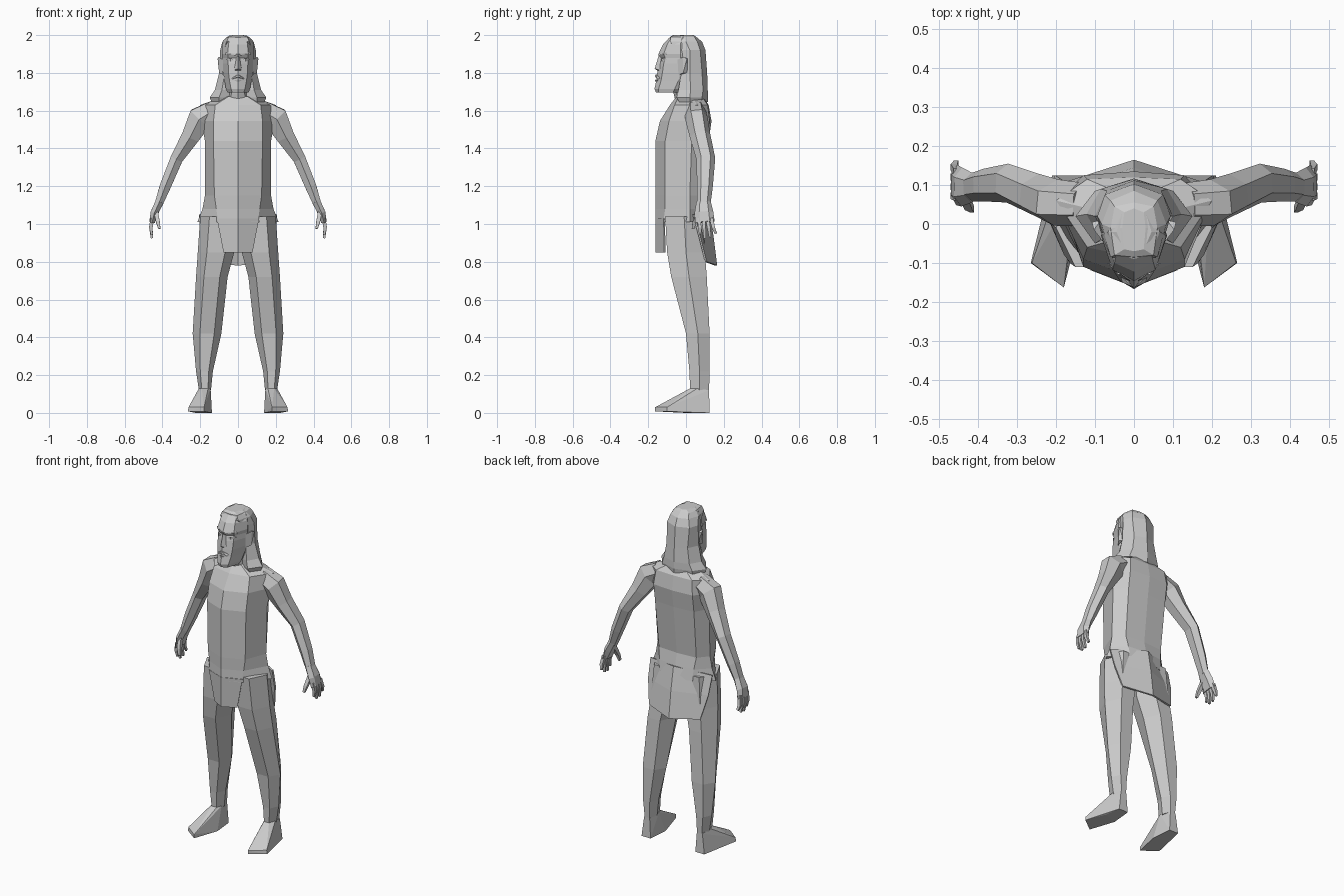
import bpy, bmesh
from math import cos, sin, pi
from mathutils import Vector


def finish(name, bm, mirror=False, thick=0):
    bmesh.ops.recalc_face_normals(bm, faces=bm.faces)
    me = bpy.data.meshes.new(name)
    bm.to_mesh(me)
    bm.free()
    ob = bpy.data.objects.new(name, me)
    bpy.context.collection.objects.link(ob)
    if thick:
        m = ob.modifiers.new("thickness", 'SOLIDIFY')
        m.thickness, m.offset = thick, 0
    if mirror:
        ob.modifiers.new("mirror", 'MIRROR').use_mirror_merge = False
    return ob


def skin(bm, rings):
    """Bridge equal-length rings of points and cap both ends."""
    rows = [[bm.verts.new(p) for p in r] for r in rings]
    n = len(rows[0])
    for a, b in zip(rows, rows[1:]):
        for i in range(n):
            j = (i + 1) % n
            bm.faces.new((a[i], a[j], b[j], b[i]))
    bm.faces.new(rows[0])
    bm.faces.new(rows[-1][::-1])


def body_loft(name, rows):
    """Rows: z, front y, mid x, mid front y, side x, side y, mid back y, back y."""
    bm = bmesh.new()
    rings = []
    for z, yf, xm, ymf, xs, ys, ymb, yb in rows:
        half = [(xm, ymf), (xs, ys), (xm, ymb)]
        ring = [(0, yf)] + half + [(0, yb)] + [(-x, y) for x, y in half[::-1]]
        rings.append([(x, y, z) for x, y in ring])
    skin(bm, rings)
    return finish(name, bm)


def tube(bm, pts, n=6):
    """Points: x, y, z, half width across, half width front to back."""
    ps = [Vector(p[:3]) for p in pts]
    rings = []
    for k, p in enumerate(ps):
        t = (ps[min(k + 1, len(ps) - 1)] - ps[max(k - 1, 0)]).normalized()
        u = t.cross(Vector((0, 1, 0))).normalized()
        v = u.cross(t)
        rings.append([p + u * pts[k][3] * cos(2 * pi * (i + .5) / n)
                      + v * pts[k][4] * sin(2 * pi * (i + .5) / n) for i in range(n)])
    skin(bm, rings)


def hull(name, pts, mirror=True):
    bm = bmesh.new()
    for p in pts:
        bm.verts.new(p)
    r = bmesh.ops.convex_hull(bm, input=bm.verts[:])
    bmesh.ops.delete(bm, geom=list({v for v in r["geom_interior"] if isinstance(v, bmesh.types.BMVert)}), context='VERTS')
    bmesh.ops.dissolve_limit(bm, angle_limit=0.03, verts=bm.verts[:], edges=bm.edges[:])
    return finish(name, bm, mirror)


# Torso with tunic hem
body_loft("torso", [
    (1.01, -.16, .105, -.12, .215, .02, .095, .125),
    (1.08, -.162, .115, -.11, .188, .02, .09, .105),
    (1.15, -.162, .125, -.11, .175, .02, .08, .088),
    (1.44, -.162, .13, -.11, .175, .03, .11, .12),
    (1.545, -.138, .13, -.09, .195, .05, .125, .135),
    (1.63, -.085, .12, -.06, .2, .06, .115, .12),
    (1.675, -.05, .05, -.04, .075, .03, .085, .09)])


# Front and back tunic flaps
def flap(name, rows, thick):
    bm = bmesh.new()
    g = [[bm.verts.new(p) for p in ((-x, ys, zs), (0, yc, zc), (x, ys, zs))]
         for x, ys, zs, yc, zc in rows]
    for a, b in zip(g, g[1:]):
        for i in (0, 1):
            bm.faces.new((a[i], a[i + 1], b[i + 1], b[i]))
    finish(name, bm, thick=thick)


flap("front_flap", [(.11, -.115, 1.03, -.158, 1.03), (.075, -.112, .85, -.157, .85)], .008)
flap("back_flap", [(.205, .04, 1.05, .115, 1.08), (.2, .07, .94, .14, .94),
                   (.17, .105, .80, .16, .78)], .01)

# Legs
bm = bmesh.new()
rings = []
for z, x0, x1, y0, y1 in [(.12, .143, .207, .022, .122), (.22, .133, .222, .018, .125),
                          (.42, .088, .24, 0, .125), (.72, .055, .222, -.078, .11),
                          (.85, .02, .213, -.1, .1), (1.04, .003, .2, -.11, .09)]:
    rings.append([((x0 + x1) / 2 + (x1 - x0) / 2 * cos(i * pi / 3),
                   (y0 + y1) / 2 + (y1 - y0) / 2 * sin(i * pi / 3) / .866, z) for i in range(6)])
skin(bm, rings)
finish("legs", bm, True)

# Feet
hull("feet", [(.15, .125, 0), (.21, .125, 0), (.138, .0, .0), (.225, .03, 0),
              (.18, -.163, .008), (.265, -.1, .008), (.18, -.163, .03), (.262, -.1, .03),
              (.158, .122, .12), (.195, .122, .12), (.145, .05, .13), (.158, .022, .13),
              (.192, .022, .13), (.207, .06, .13)])

# Arms
bm = bmesh.new()
tube(bm, [(.13, .05, 1.6, .06, .055), (.2, .055, 1.56, .075, .06), (.25, .075, 1.465, .055, .055),
          (.325, .105, 1.345, .038, .05), (.385, .1, 1.2, .034, .042), (.422, .093, 1.1, .024, .036)])
finish("arms", bm, True)

# Hands: palm, four fingers and thumb
bm = bmesh.new()
tube(bm, [(.415, .093, 1.12, .024, .038), (.442, .095, 1.06, .024, .05), (.455, .1, 1.01, .017, .052)])
for y, ty, tz in [(.07, .075, .945), (.092, .1, .925), (.113, .128, .928), (.133, .158, .95)]:
    tube(bm, [(.453, y, 1.03, .015, .014), (.462, (y + ty) / 2, .98, .012, .012),
              (.456, ty, tz, .008, .008)], 4)
tube(bm, [(.435, .075, 1.07, .016, .018), (.424, .045, 1.01, .014, .014), (.416, .037, .975, .008, .01)], 4)
finish("hands", bm, True)

# Neck and head
body_loft("neck", [(1.62, -.05, .045, -.03, .075, .02, .07, .08),
                   (1.69, -.065, .035, -.05, .055, 0, .05, .06),
                   (1.78, -.07, .035, -.05, .055, 0, .05, .06)])
body_loft("head", [
    (1.695, -.158, .03, -.145, .055, -.07, -.02, 0),
    (1.715, -.167, .037, -.145, .064, -.06, .02, .03),
    (1.76, -.157, .045, -.132, .072, -.04, .05, .06),
    (1.80, -.152, .05, -.125, .078, -.03, .06, .08),
    (1.85, -.143, .052, -.118, .083, -.03, .06, .08),
    (1.88, -.135, .052, -.11, .084, -.03, .06, .08),
    (1.90, -.146, .055, -.118, .085, -.03, .06, .08),
    (1.95, -.122, .05, -.1, .083, -.03, .05, .07),
    (1.985, -.09, .045, -.078, .066, -.02, .04, .05),
    (1.998, -.065, .03, -.055, .045, -.02, .03, .03)])

# Face details
hull("nose", [(0, -.145, 1.89), (.01, -.13, 1.88), (0, -.166, 1.822), (.02, -.14, 1.815),
              (-.01, -.13, 1.88), (-.02, -.14, 1.815), (0, -.145, 1.808)], False)
hull("moustache", [(0, -.162, 1.792), (0, -.164, 1.778), (.03, -.15, 1.766), (.034, -.135, 1.772),
                   (0, -.14, 1.79), (0, -.14, 1.775)])
hull("lower_lip", [(0, -.164, 1.764), (0, -.162, 1.752), (.022, -.148, 1.76), (0, -.14, 1.757)])
hull("brows", [(.01, -.148, 1.893), (.01, -.145, 1.902), (.07, -.1, 1.895), (.065, -.105, 1.908),
               (.04, -.11, 1.9)])
hull("eyes", [(.018, -.13, 1.868), (.065, -.1, 1.87), (.04, -.13, 1.878), (.04, -.13, 1.86),
              (.04, -.1, 1.868)])
hull("ears", [(.08, -.045, 1.87), (.08, -.04, 1.79), (.103, -.015, 1.885), (.108, .005, 1.875),
              (.1, -.015, 1.8), (.085, .01, 1.8), (.085, .01, 1.875)])

# Long hair: shell behind the face flaring onto the shoulders
body_loft("hair", [
    (1.645, .0, .1, -.035, .14, .02, .08, .115),
    (1.67, .0, .1, -.05, .15, .02, .085, .117),
    (1.71, -.01, .085, -.04, .122, .025, .09, .115),
    (1.80, -.01, .07, -.025, .1, .02, .085, .112),
    (1.92, -.05, .075, -.045, .094, .02, .075, .103),
    (1.965, -.09, .06, -.085, .083, 0, .06, .085),
    (1.99, -.085, .05, -.08, .06, -.01, .045, .055),
    (2.0, -.07, .025, -.065, .03, -.01, .03, .04)])
